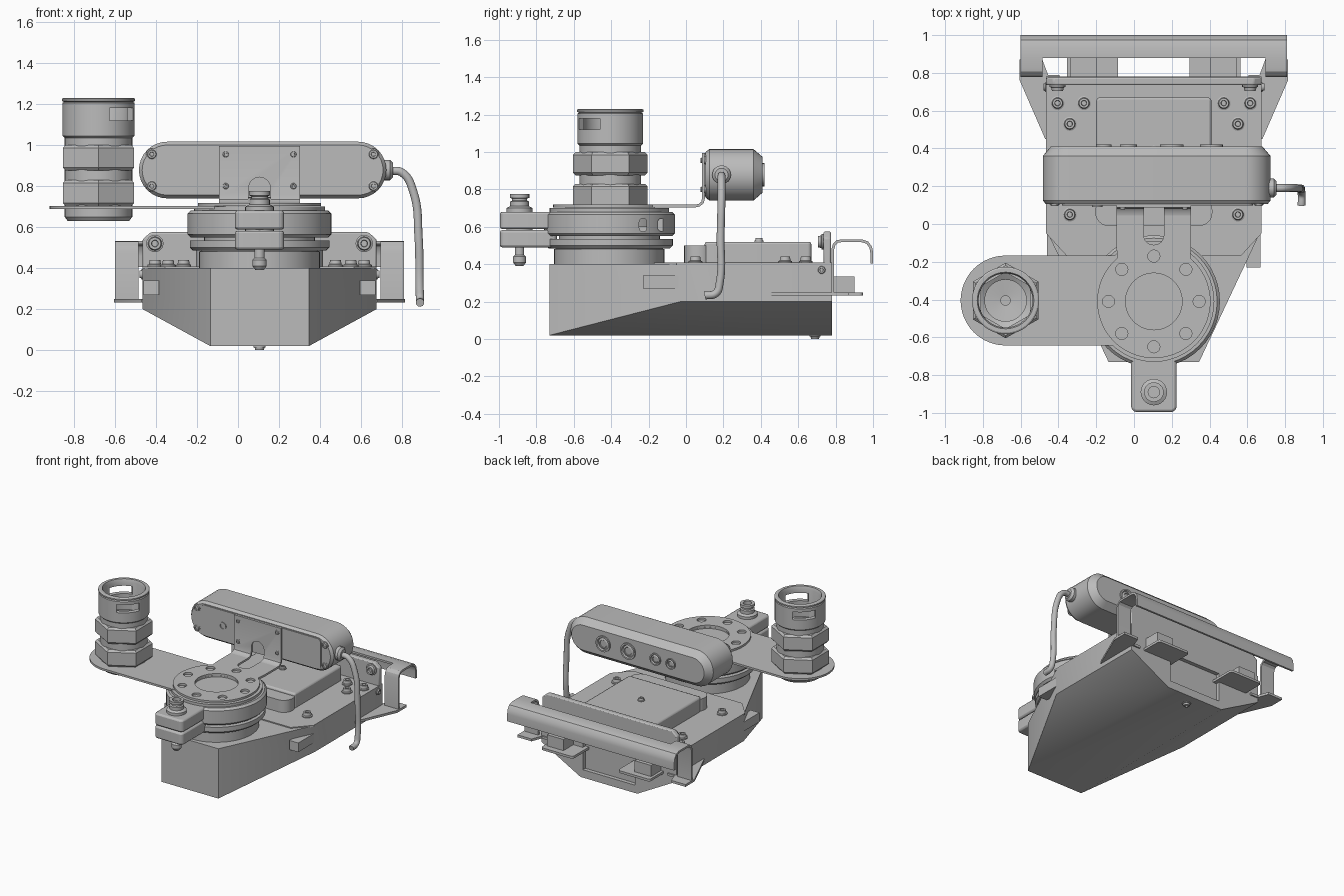
import bpy, bmesh, math
from mathutils import Vector, Matrix

if "Cube" in bpy.data.objects:
    bpy.data.objects.remove(bpy.data.objects["Cube"])

grey = bpy.data.materials.new("plain_grey")
grey.use_nodes = True
GREY = (0.5, 0.5, 0.5, 1)
grey.diffuse_color = GREY
grey.node_tree.nodes["Principled BSDF"].inputs["Base Color"].default_value = GREY

C = 0.105                       # centre line of the housing
HUB = Vector((C, -0.41, 0))     # rotary axis
TUBE = Vector((-0.68, -0.405, 0))
made = []


def finish(name, bm, bevel=0):
    bmesh.ops.remove_doubles(bm, verts=bm.verts, dist=1e-5)
    bmesh.ops.recalc_face_normals(bm, faces=bm.faces)
    mesh = bpy.data.meshes.new(name)
    bm.to_mesh(mesh)
    bm.free()
    mesh.materials.append(grey)
    ob = bpy.data.objects.new(name, mesh)
    bpy.context.collection.objects.link(ob)
    made.append(ob)
    if bevel:
        mod = ob.modifiers.new("soft_edges", "BEVEL")
        mod.width, mod.segments, mod.limit_method = bevel, 2, "ANGLE"
    return ob


def place(u, v, w, axis):
    return {"z": (u, v, w), "y": (u, w, v), "x": (w, u, v)}[axis]


def loft(name, stations, axis="z", bevel=0):
    """Skin equal-length outlines, given as (position, outline)."""
    bm = bmesh.new()
    rings = [[bm.verts.new(place(u, v, w, axis)) for u, v in pts] for w, pts in stations]
    n = len(rings[0])
    for a, b in zip(rings, rings[1:]):
        for i in range(n):
            bm.faces.new((a[i], a[(i + 1) % n], b[(i + 1) % n], b[i]))
    bm.faces.new(rings[0])
    bm.faces.new(rings[-1])
    return finish(name, bm, bevel)


def prism(name, pts, a, b, axis="z", bevel=0):
    return loft(name, [(a, pts), (b, pts)], axis, bevel)


def arc(u, v, r, start, end, n=12):
    return [(u + r * math.cos(math.radians(start + (end - start) * i / n)),
             v + r * math.sin(math.radians(start + (end - start) * i / n))) for i in range(n + 1)]


def rrect(u0, u1, v0, v1, r, n=6):
    return (arc(u1 - r, v1 - r, r, 0, 90, n) + arc(u0 + r, v1 - r, r, 90, 180, n)
            + arc(u0 + r, v0 + r, r, 180, 270, n) + arc(u1 - r, v0 + r, r, 270, 360, n))


def box(name, x0, x1, y0, y1, z0, z1, bevel=0):
    return prism(name, [(x0, y0), (x1, y0), (x1, y1), (x0, y1)], z0, z1, "z", bevel)


def lathe(name, profile, at, up=(0, 0, 1), seg=48):
    """Turn (radius, height) points around an axis; off-axis profiles close into rings."""
    bm = bmesh.new()
    rings = []
    for i in range(seg):
        t = 2 * math.pi * i / seg
        rings.append([bm.verts.new((r * math.sin(t), r * math.cos(t), z)) for r, z in profile])
    n = len(profile)
    for i in range(seg):
        a, b = rings[i], rings[(i + 1) % seg]
        for j in range(n if profile[0][0] > 0 else n - 1):
            k = (j + 1) % n
            bm.faces.new((a[j], b[j], b[k], a[k]))
    bmesh.ops.remove_doubles(bm, verts=bm.verts, dist=1e-5)
    turn = Vector((0, 0, 1)).rotation_difference(Vector(up)).to_matrix().to_4x4()
    bm.transform(Matrix.Translation(Vector(at)) @ turn)
    return finish(name, bm)


def disc(name, r, h, at, up=(0, 0, 1), seg=32):
    return lathe(name, [(0, 0), (r, 0), (r, h), (0, h)], at, up, seg)


def bolt(name, r, h, at, up=(0, 0, 1)):
    lathe(name, [(0, 0), (r, 0), (r, h * .3), (r * .8, h * .4), (r * .7, h), (r * .4, h),
                 (r * .35, h * .5), (0, h * .5)], at, up, 20)


def band(path, t):
    """Outline of a bent sheet that follows a path."""
    pts = [Vector(p) for p in path]
    out, back = [], []
    for i, p in enumerate(pts):
        d = (pts[min(i + 1, len(pts) - 1)] - pts[max(i - 1, 0)]).normalized()
        side = Vector((-d.y, d.x)) * t / 2
        out.append(tuple(p + side))
        back.append(tuple(p - side))
    return out + back[::-1]


def cut(target, *cutters):
    for c in cutters:
        mod = target.modifiers.new("cut", "BOOLEAN")
        mod.operation, mod.solver, mod.object = "DIFFERENCE", "EXACT", c
        bpy.context.view_layer.objects.active = target
        bpy.ops.object.modifier_apply(modifier=mod.name)
        made.remove(c)
        bpy.data.objects.remove(c)


# Housing: keel-shaped hull with a chamfered belly and tapered nose
bm = bmesh.new()
for s in (-1, 1):
    for h, y, z in ((.24, -.73, .02), (.24, -.73, .4), (.57, -.03, .2), (.57, -.03, .4),
                    (.24, .78, .02), (.57, .78, .2), (.57, .78, .4)):
        bm.verts.new((C + s * h, y, z))
bmesh.ops.convex_hull(bm, input=bm.verts)
bmesh.ops.dissolve_limit(bm, angle_limit=.02, verts=bm.verts, edges=bm.edges)
housing = finish("housing", bm)
cut(housing, box("rear_recess", C - .22, C + .22, .75, .85, .08, .3))
prism("lid", [(C - .57, -.05), (C - .46, -.17), (C + .46, -.17), (C + .57, -.05),
              (C + .57, .78), (C - .57, .78)], .395, .408)
prism("electronics_cover", rrect(C - .305, C + .305, .1, .67, .02), .4, .52, "z", .012)
prism("cover_step", rrect(C - .31, C + .31, -.01, .14, .07), .4, .5)
bolt("cover_bolt", .025, .02, (C, .39, .52))
bolt("belly_bolt", .03, .02, (C, .69, .02), (0, 0, -1))

# Rear bracket: upright plate, hooked rail, wings, flanges and tabs
prism("rear_plate", [(C - .57, .4), (C + .57, .4), (C + .57, .54), (C + .53, .575),
                     (C - .53, .575), (C - .57, .54)], .735, .775, "y", .008)
rail = [(.88, .525), (.94, .525), (.97, .515), (.988, .49), (.993, .46), (.993, .405)]
wing = [(.785, .25), (.785, .48), (.792, .505), (.81, .522), (.83, .525), (.885, .525)]
prism("hook_rail", band(rail, .015), C - .705, C + .705, "x")
for s, side in ((-1, "right"), (1, "left")):
    def span(a, b):
        return sorted((C + s * a, C + s * b))
    prism(side + "_wing", band(wing, .015), *span(.59, .705), "x")
    prism(side + "_flange", [(C + s * u, v) for u, v in (
        (.5, .45), (.575, .45), (.71, .76), (.71, .87), (.59, .87), (.56, .79), (.5, .79))], .232, .25)
    x0, x1 = span(.19, .46)
    prism(side + "_tab", rrect(x0, x1, .72, .945, .02), .232, .25)
    x0, x1 = span(.3, .44)
    box(side + "_tab_web", x0, x1, .77, .9, .25, .335)
    x0, x1 = span(.49, .565)
    box(side + "_side_clip", x0, x1, -.23, .08, .27, .34)
    for u, v in ((.445, .53), (.445, .05), (.37, .64), (.51, .64)):
        bolt(side + "_lid_bolt", .037, .035, (C + s * u, v, .405))
    bolt(side + "_plate_bolt", .042, .03, (C + s * .51, .735, .52), (0, -1, 0))
    bolt(side + "_side_bolt", .025, .015, (C + s * .57, .725, .37), (s, 0, 0))

# Rotary joint: turned base, clamp ring with lug, clamp screw
lathe("rotary_base", [(.17, .4), (.295, .4), (.295, .48), (.27, .49), (.27, .56), (.17, .56)], HUB)
lathe("lower_clamp", [(.2, .485), (.325, .485), (.34, .5), (.34, .535), (.2, .535)], HUB)
clamp = lathe("clamp_ring", [(.2, .55), (.335, .55), (.35, .565), (.35, .665), (.335, .68), (.2, .68)], HUB)
cut(clamp, *[prism("slot", rrect(y - .02, y + .02, .575, .645, .019), C + .2, C + .5, "x")
             for y in (-.23, -.13)])
lathe("top_ring", [(.155, .6), (.32, .6), (.32, .7), (.155, .7)], HUB)
disc("hub_floor", .2, .04, HUB + Vector((0, 0, .65)), seg=48)
for z0, z1, part in ((.49, .582, "lower"), (.588, .68, "upper")):
    prism(part + "_clamp_lug", rrect(C - .12, C + .12, -.995, -.69, .03), z0, z1, "z", .012)
lathe("clamp_screw", [(0, .39), (.02, .39), (.035, .41), (.035, .44), (.025, .45), (.025, .49),
                      (.07, .49), (.07, .7), (.05, .71), (.05, .735), (.04, .74), (.04, .75),
                      (.052, .755), (.052, .775), (.03, .775), (.03, .75), (0, .75)],
      (C, -.89, 0), seg=24)

# Swing arm and camera bracket plates
arm = prism("swing_arm", arc(TUBE.x, TUBE.y, .238, 90, 270, 24) + [(-.06, -.643), (-.06, -.167)], .687, .702)
foot = prism("bracket_foot", arc(HUB.x, HUB.y, .3, 130, 410, 56)
             + [(C + .198, -.12), (C + .198, .05), (C - .198, .05), (C - .198, -.12)], .703, .718)
cut(foot, disc("bore", .15, .3, HUB + Vector((0, 0, .6)), seg=48),
    prism("slot", rrect(C - .053, C + .053, -.11, .2, .05), .6, .9),
    *[disc("hole", .032, .3, HUB + Vector((.24 * math.cos(i * math.pi / 4), .24 * math.sin(i * math.pi / 4), .6)),
           seg=20) for i in range(8)])
upright = prism("bracket_upright", band([(.045, .7105), (.07, .715), (.088, .73), (.094, .755), (.094, .995)], .015),
                C - .198, C + .198, "x")
cut(upright, prism("arch", arc(C, .79, .053, 0, 180) + [(C - .053, .6), (C + .053, .6)], 0, .099, "y"))

# Camera: pill body with bevelled face, lenses on the rear, screws on the front


def pill(r):
    return arc(.585, .878, r, -90, 90, 16) + arc(-.345, .878, r, 90, 270, 16)


loft("camera_body", [(.105, pill(.122)), (.125, pill(.138)), (.36, pill(.138)), (.41, pill(.095))], "y")
prism("camera_front_panel", rrect(-.38, .63, .762, .994, .03), .098, .11, "y")
for x, r in ((.41, .06), (.2, .062), (-.03, .045), (-.16, .04)):
    lathe("camera_lens", [(0, .002), (r * .45, .002), (r * .5, .006), (r * .7, .001), (r * .8, .012),
                          (r, .012), (r, 0)], (x, .408, .878), (0, 1, 0), 28)
for z in (.8, .955):
    for x in (-.42, .66):
        bolt("camera_screw", .028, .012, (x, .108, z), (0, -1, 0))
    for x in (C - .165, C + .165):
        bolt("bracket_screw", .018, .01, (x, .088, z), (0, -1, 0))
lathe("camera_port", [(.02, 0), (.028, 0), (.028, .008), (.02, .008)], (-.195, .099, .878), (0, -1, 0), 16)

# Cable and its strain relief
lathe("cable_boss", [(0, 0), (.05, 0), (.05, .03), (.035, .045), (0, .045)], (.71, .19, .878), (1, 0, 0), 24)
curve = bpy.data.curves.new("cable", "CURVE")
curve.dimensions, curve.bevel_depth, curve.bevel_resolution, curve.use_fill_caps = "3D", .021, 3, True
path = curve.splines.new("BEZIER")
route = [(.74, .19, .875), (.8, .19, .865), (.855, .19, .77), (.88, .185, .55),
         (.885, .18, .3), (.887, .16, .245), (.887, .1, .232)]
path.bezier_points.add(len(route) - 1)
for p, co in zip(path.bezier_points, route):
    p.co = co
    p.handle_left_type = p.handle_right_type = "AUTO"
cable = bpy.data.objects.new("cable", curve)
bpy.context.collection.objects.link(cable)
curve.materials.append(grey)

# Sensor tube: hollow sleeve with two hex nuts, side windows and rim
sleeve = lathe("sensor_sleeve", [(.025, .64), (.15, .63), (.165, .65), (.165, 1.035), (.176, 1.045),
                                 (.176, 1.205), (.168, 1.21), (.178, 1.215), (.178, 1.225), (.17, 1.23),
                                 (.15, 1.23), (.143, 1.21), (.143, .85), (.11, .83), (.11, .78), (.025, .77)], TUBE)
window = box("window", -.3, .3, -.08, .08, 1.12, 1.18)
window.data.transform(Matrix.Translation(TUBE) @ Matrix.Rotation(math.radians(-45), 4, "Z"))
cut(sleeve, window)
for z0, z1, part in ((.702, .83, "lower"), (.875, 1.0, "upper")):
    lathe(part + "_hex_nut", [(.15, z0), (.185, z0), (.2, z0 + .015), (.2, z1 - .015), (.185, z1), (.15, z1)],
          TUBE, seg=6)

bpy.ops.object.select_all(action="DESELECT")
for ob in made:
    ob.select_set(True)
bpy.context.view_layer.objects.active = made[0]
bpy.ops.object.shade_smooth_by_angle(angle=math.radians(30))
